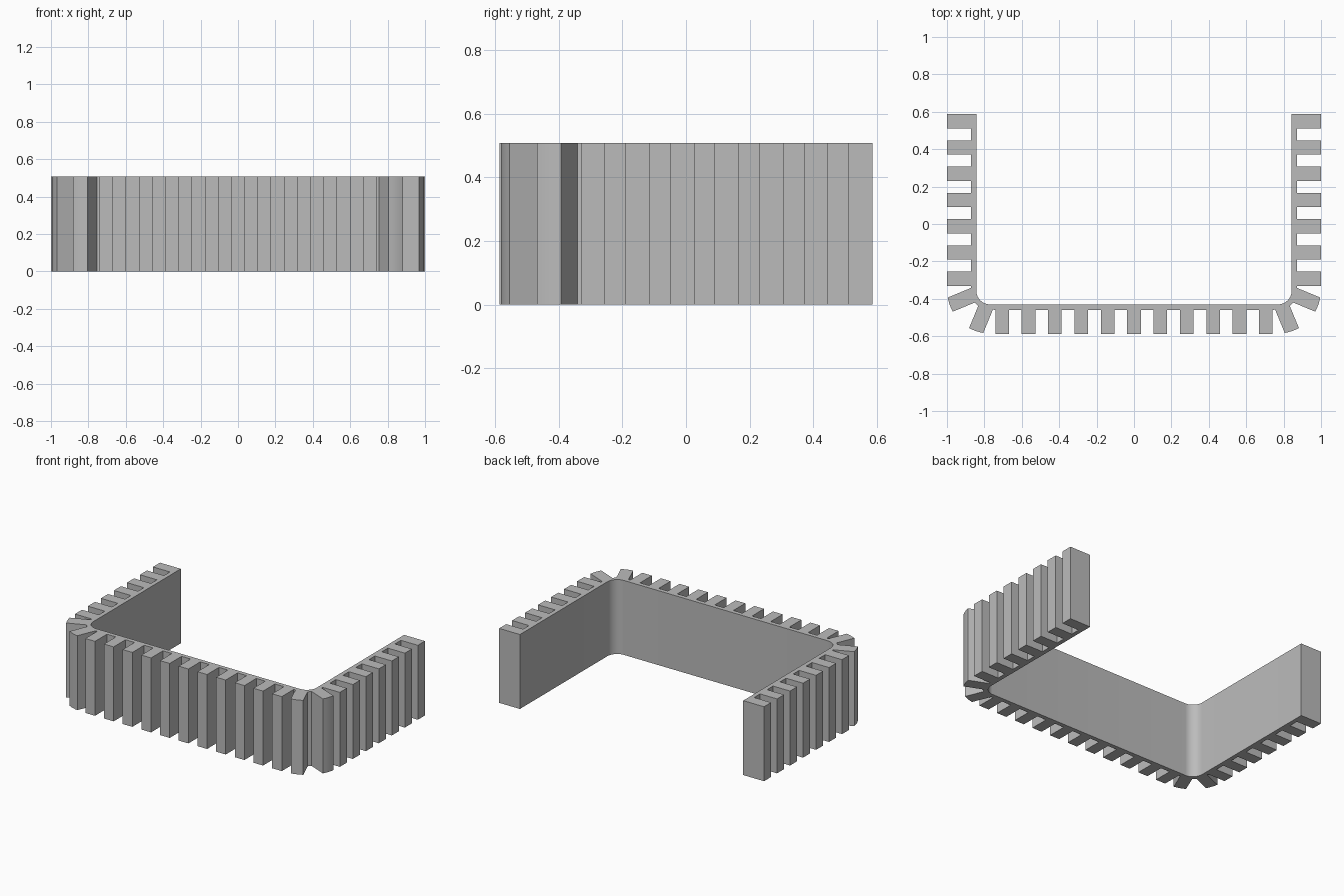
import bpy
import bmesh
from math import asin, cos, radians, sin, sqrt

cube = bpy.data.objects.get("Cube")
if cube:
    bpy.data.objects.remove(cube, do_unlink=True)

HEIGHT = 0.508
CX, CY = 0.77, -0.357          # centre of the rounded corner
R_IN, R_BAND, R_TIP = 0.073, 0.102, 0.23
FRONT, BACK = -0.587, 0.587


def polar(radius, angle):
    return (CX + radius * cos(angle), CY + radius * sin(angle))


def arc(radius, start, end, steps):
    return [polar(radius, start + (end - start) * i / steps) for i in range(steps + 1)]


def corner_tooth(angle, v0, v1):
    """Parallel-sided tooth with a rounded tip, pointing along angle."""
    def at(radius, v):
        return angle + asin(v / radius)
    tip = R_TIP - 0.002
    return ([polar(R_BAND, at(R_BAND, v0))]
            + arc(tip, at(tip, v0), at(tip, v1), 4)
            + [polar(R_BAND, at(R_BAND, v1))])


# Right half of the outline: front teeth, corner teeth, side teeth, inner wall
root_y, root_x = CY - R_BAND, CX + R_BAND
half = [(0.0365, FRONT), (0.0365, root_y)]
for k in range(1, 6):
    a, b = k * 0.141 - 0.0365, k * 0.141 + 0.0365
    half += [(a, root_y), (a, FRONT), (b, FRONT), (b, root_y)]
half += corner_tooth(radians(-67.5), -0.053, 0.027)
half += corner_tooth(radians(-22.5), -0.027, 0.053)
for k in range(6, -1, -1):
    b = BACK - k * 0.1402
    a = b - 0.076
    half += [(root_x, a), (CX + R_TIP, a), (CX + R_TIP, b)]
    if k:
        half.append((root_x, b))
half.append((CX + R_IN, BACK))
half += arc(R_IN, 0, radians(-90), 12)

# Mirror the half outline and extrude it upward
outline = half + [(-x, y) for x, y in reversed(half)]
bm = bmesh.new()
base = bm.faces.new([bm.verts.new((x, y, 0)) for x, y in outline])
top = bmesh.ops.extrude_face_region(bm, geom=[base], use_keep_orig=True)
bmesh.ops.translate(bm, vec=(0, 0, HEIGHT),
                    verts=[g for g in top["geom"] if isinstance(g, bmesh.types.BMVert)])
bmesh.ops.recalc_face_normals(bm, faces=bm.faces)
mesh = bpy.data.meshes.new("toothed_band")
bm.to_mesh(mesh)
bm.free()
band = bpy.data.objects.new("toothed_band", mesh)
bpy.context.collection.objects.link(band)

# Plain grey
grey = bpy.data.materials.new("light_grey")
grey.use_nodes = True
colour = (0.5, 0.5, 0.5, 1)
grey.diffuse_color = colour
grey.node_tree.nodes["Principled BSDF"].inputs["Base Color"].default_value = colour
mesh.materials.append(grey)

# Smooth only the rounded corners and tooth tips
bpy.context.view_layer.objects.active = band
band.select_set(True)
bpy.ops.object.shade_smooth_by_angle(angle=radians(20))
